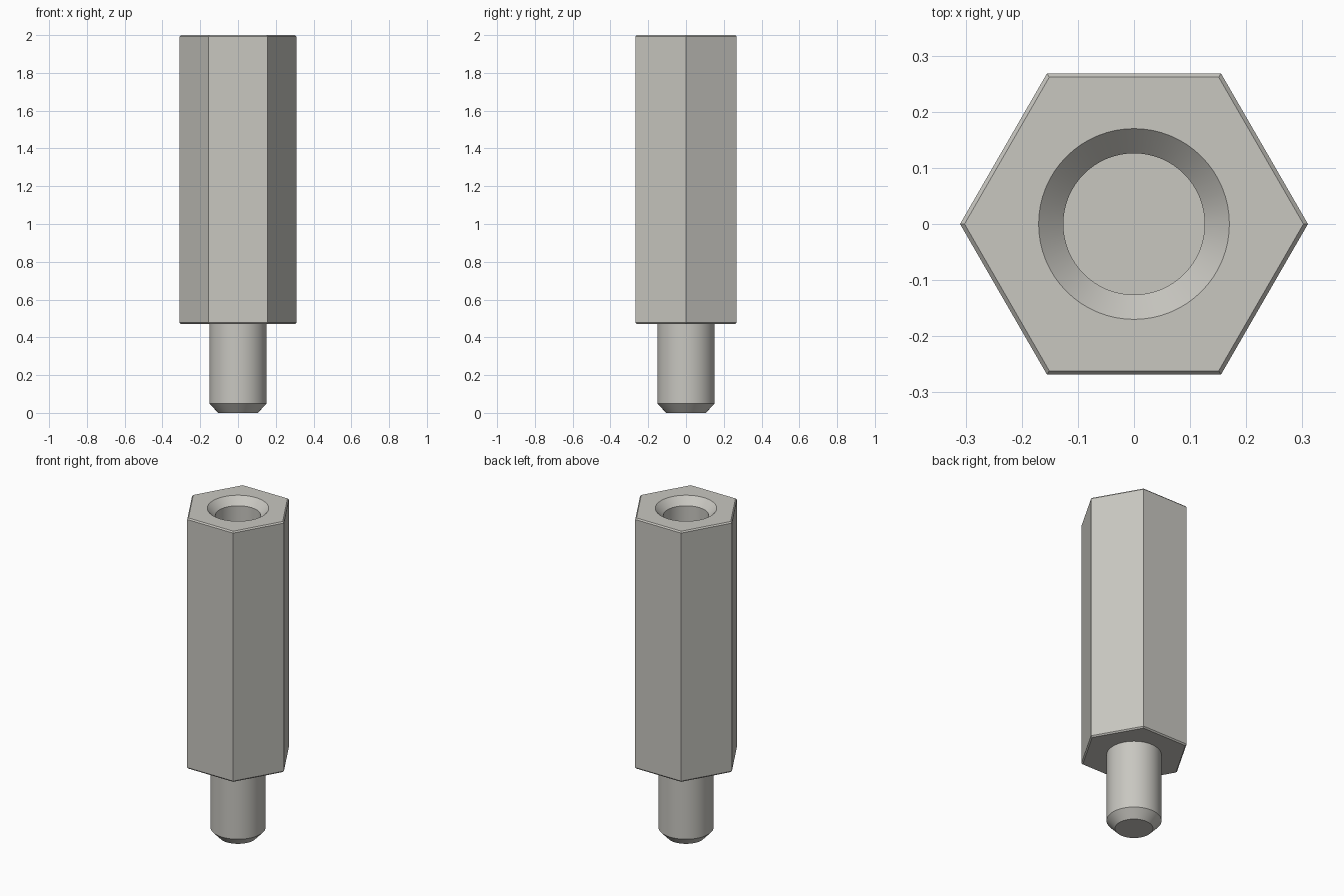
import bpy, bmesh
from math import cos, sin, tau, radians

cube = bpy.data.objects.get("Cube")
if cube:
    bpy.data.objects.remove(cube, do_unlink=True)

# Single metal colour
metal = bpy.data.materials.new("brushed_steel")
metal.use_nodes = True
colour = (0.58, 0.57, 0.53, 1)
metal.diffuse_color = colour
metal.node_tree.nodes["Principled BSDF"].inputs["Base Color"].default_value = colour


def lathe(name, profile, sides):
    """Closed solid from (radius, height) rings, listed bottom to top."""
    bm = bmesh.new()
    rings = [[bm.verts.new((r * cos(tau * i / sides), r * sin(tau * i / sides), z))
              for i in range(sides)] for r, z in profile]
    for low, high in zip(rings, rings[1:]):
        for i in range(sides):
            j = (i + 1) % sides
            bm.faces.new((low[i], low[j], high[j], high[i]))
    bm.faces.new(rings[0][::-1])
    bm.faces.new(rings[-1])
    mesh = bpy.data.meshes.new(name)
    bm.to_mesh(mesh)
    bm.free()
    mesh.materials.append(metal)
    obj = bpy.data.objects.new(name, mesh)
    bpy.context.collection.objects.link(obj)
    return obj


def activate(obj):
    bpy.ops.object.select_all(action='DESELECT')
    obj.select_set(True)
    bpy.context.view_layer.objects.active = obj


BASE, TOP, HEX, EDGE = 0.47, 2.0, 0.31, 0.008

# Hexagonal body with fine chamfers on both ends
body = lathe("hex_body", [(HEX - EDGE, BASE), (HEX, BASE + EDGE),
                          (HEX, TOP - EDGE), (HEX - EDGE, TOP)], 6)

# Blind bore with a countersunk mouth; the cone continues above the top face
cutter = lathe("bore_cutter", [(0.126, 1.1), (0.126, TOP - 0.044),
                               (0.17, TOP), (0.19, TOP + 0.02)], 64)
cutter.hide_render = True
cut = body.modifiers.new("bore", 'BOOLEAN')
cut.operation = 'DIFFERENCE'
cut.solver = 'EXACT'
cut.object = cutter
activate(body)
bpy.ops.object.modifier_apply(modifier=cut.name)
bpy.data.objects.remove(cutter, do_unlink=True)

# Round stud with a chamfered tip, seated into the body
stud = lathe("stud", [(0.105, 0), (0.152, 0.05), (0.152, BASE + 0.02)], 64)

for part in (body, stud):
    activate(part)
    bpy.ops.object.shade_smooth_by_angle(angle=radians(30))
